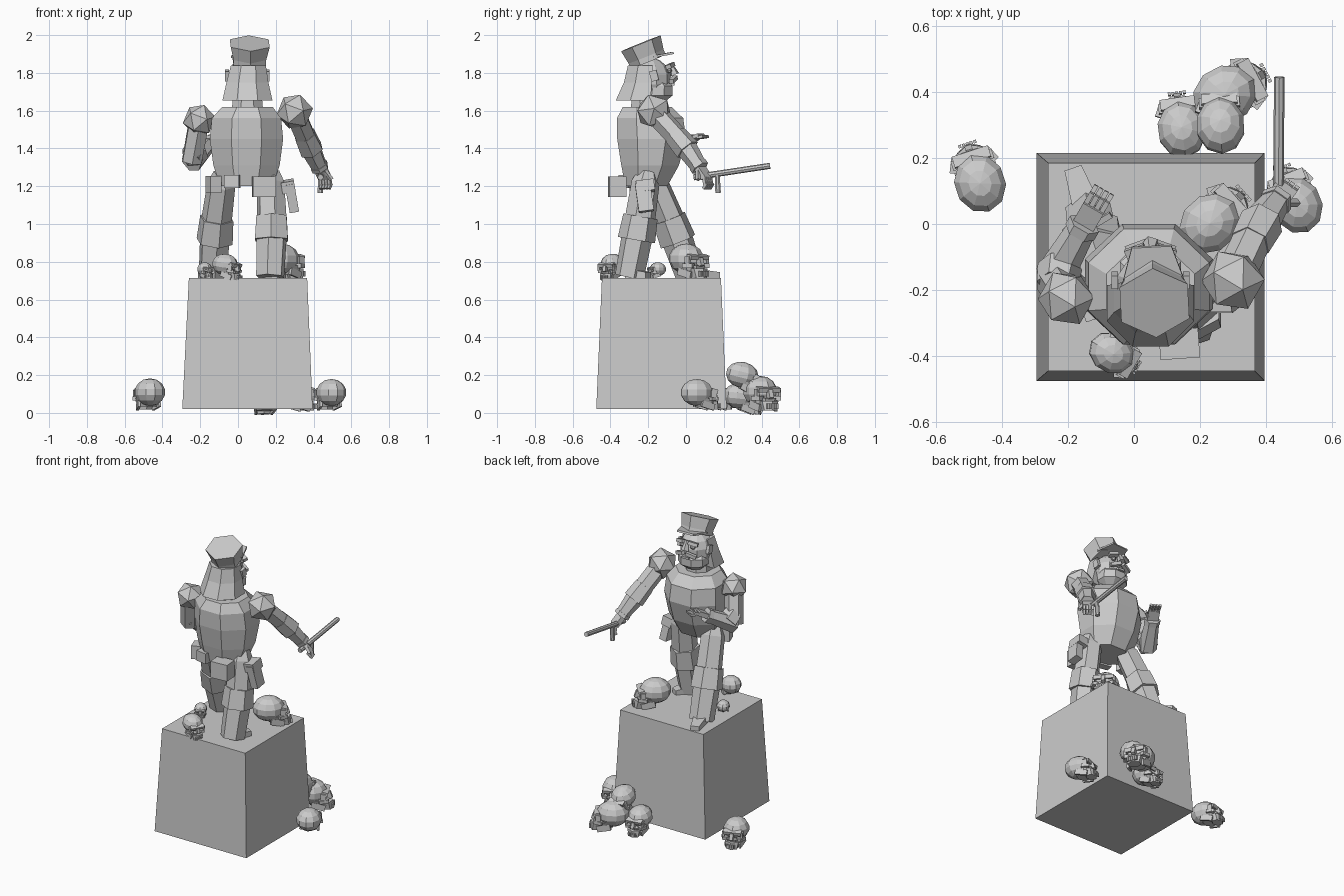
import bpy, bmesh, math
from mathutils import Vector, Matrix, Euler

cube = bpy.data.objects.get("Cube")
if cube:
    bpy.data.objects.remove(cube)

stone = bpy.data.materials.new("grey stone")
stone.use_nodes = True
GREY = (0.6, 0.6, 0.6, 1)
stone.diffuse_color = GREY
stone.node_tree.nodes["Principled BSDF"].inputs["Base Color"].default_value = GREY


def finish(bm, name, matrix=None):
    bmesh.ops.recalc_face_normals(bm, faces=bm.faces)
    mesh = bpy.data.meshes.new(name)
    bm.to_mesh(mesh)
    bm.free()
    mesh.materials.append(stone)
    return place(name, mesh, matrix)


def place(name, mesh, matrix=None):
    ob = bpy.data.objects.new(name, mesh)
    bpy.context.collection.objects.link(ob)
    if matrix:
        ob.matrix_world = matrix
    return ob


def pose(loc, rot=(0, 0, 0), scale=(1, 1, 1)):
    angles = Euler([math.radians(a) for a in rot])
    return Matrix.LocRotScale(Vector(loc), angles, Vector(scale))


def box(bm, loc, size, rot=(0, 0, 0)):
    bmesh.ops.create_cube(bm, size=1, matrix=pose(loc, rot, size))


def ball(bm, loc, radii, rot=(0, 0, 0), seg=10, rings=7):
    bmesh.ops.create_uvsphere(bm, u_segments=seg, v_segments=rings, radius=1,
                              matrix=pose(loc, rot, radii))


def skin(bm, rings):
    """Bridge a list of point rings and cap both ends."""
    loops = [[bm.verts.new(p) for p in ring] for ring in rings]
    n = len(loops[0])
    for a, b in zip(loops, loops[1:]):
        for i in range(n):
            j = (i + 1) % n
            bm.faces.new((a[i], a[j], b[j], b[i]))
    bm.faces.new(loops[0][::-1])
    bm.faces.new(loops[-1])


def loft(bm, rings, n=8, turn=22.5):
    """Stack level elliptical rings given as (x, y, z, rx, ry)."""
    angles = [math.radians(turn) + math.tau * i / n for i in range(n)]
    skin(bm, [[(x + rx * math.cos(a), y + ry * math.sin(a), z) for a in angles]
              for x, y, z, rx, ry in rings])


def tube(bm, start, end, r0, r1, n=6, turn=0):
    """Tapered prism between two points."""
    start, end = Vector(start), Vector(end)
    q = (end - start).to_track_quat('Z', 'Y')
    angles = [math.radians(turn) + math.tau * i / n for i in range(n)]
    skin(bm, [[p + q @ Vector((r * math.cos(a), r * math.sin(a), 0)) for a in angles]
              for p, r in ((start, r0), (end, r1))])


def between(a, b, t):
    return Vector(a).lerp(Vector(b), t)


# Pedestal
bm = bmesh.new()
s = math.sqrt(2)
loft(bm, [(0.05, -0.13, 0.02, 0.345 * s, 0.345 * s),
          (0.053, -0.13, 0.715, 0.313 * s, 0.315 * s)], 4, 45)
finish(bm, "pedestal")

# Barrel-shaped torso and neck
bm = bmesh.new()
loft(bm, [(0.045, -0.21, 1.2, 0.15, 0.12), (0.045, -0.19, 1.31, 0.19, 0.165),
          (0.045, -0.182, 1.45, 0.21, 0.197), (0.045, -0.19, 1.56, 0.198, 0.19),
          (0.05, -0.205, 1.62, 0.145, 0.14)])
finish(bm, "torso")
bm = bmesh.new()
loft(bm, [(0.05, -0.21, 1.6, 0.09, 0.09), (0.05, -0.21, 1.7, 0.08, 0.08)])
finish(bm, "neck")

# Head with face details
bm = bmesh.new()
ball(bm, (0.05, -0.19, 1.765), (0.108, 0.112, 0.115))
finish(bm, "head")
bm = bmesh.new()
loft(bm, [(0.05, -0.16, 1.645, 0.06, 0.05), (0.05, -0.15, 1.68, 0.1, 0.085),
          (0.05, -0.145, 1.73, 0.1, 0.08), (0.05, -0.16, 1.77, 0.07, 0.05)])
finish(bm, "beard")
bm = bmesh.new()
tube(bm, (0.05, -0.085, 1.85), (0.05, -0.06, 1.79), 0.012, 0.026, 5)
for side in (-1, 1):
    box(bm, (0.05 + side * 0.045, -0.083, 1.838), (0.062, 0.03, 0.022), (15, side * 12, -side * 20))
    box(bm, (0.05 + side * 0.04, -0.067, 1.765), (0.07, 0.025, 0.022), (0, side * 18, -side * 20))
    ball(bm, (0.05 + side * 0.04, -0.088, 1.812), (0.018, 0.014, 0.014), seg=6, rings=4)
    box(bm, (0.05 + side * 0.108, -0.17, 1.785), (0.02, 0.04, 0.055), (15, 0, 0))
box(bm, (0.05, -0.07, 1.74), (0.05, 0.02, 0.014))
finish(bm, "face_features")

# Flared neck guard, open towards the face
bm = bmesh.new()
loft(bm, [(0.05, -0.24, 1.655, 0.143, 0.142), (0.05, -0.225, 1.75, 0.12, 0.112),
          (0.055, -0.215, 1.84, 0.1, 0.1)])
guard_cut = [v for v in bm.verts if v.co.y > -0.16]
for v in guard_cut:
    v.co.y = -0.19
finish(bm, "neck_guard")

# Six-sided cap tipped back, with a peak
bm = bmesh.new()
loft(bm, [(0, 0, 0, 0.1, 0.1), (0, 0, 0.03, 0.1, 0.1), (0, 0, 0.105, 0.119, 0.113)], 6, 30)
skin(bm, [[(x, y, z + dz) for x, y, z in
           ((-0.095, 0.03, 0.01), (0.095, 0.03, 0.01), (0.06, 0.14, -0.012), (-0.06, 0.14, -0.012))]
          for dz in (0, 0.012)])
finish(bm, "cap", pose((0.06, -0.2, 1.859), (22, 0, 3)))


# Legs: thigh, knee band, shin and boot
def leg(name, hip, knee, ankle, toe):
    bm = bmesh.new()
    tube(bm, hip, between(hip, knee, 0.2), 0.05, 0.076, 6, 30)
    tube(bm, between(hip, knee, 0.2), knee, 0.076, 0.084, 6, 30)
    finish(bm, name + "_thigh")
    bm = bmesh.new()
    tube(bm, between(knee, hip, 0.2), between(knee, ankle, 0.25), 0.092, 0.1, 6, 30)
    finish(bm, name + "_knee_band")
    bm = bmesh.new()
    tube(bm, knee, ankle, 0.085, 0.078, 6, 30)
    finish(bm, name + "_shin")
    ankle, toe = Vector(ankle), Vector(toe)
    mid = (ankle + toe) / 2
    bm = bmesh.new()
    heading = math.degrees(math.atan2(toe.y - ankle.y, toe.x - ankle.x)) - 90
    length = (toe - ankle).xy.length
    box(bm, (mid.x, mid.y, 0.74), (0.09, length, 0.05), (0, 0, heading))
    for v in bm.verts:
        if (v.co - toe).xy.length < 0.06:
            v.co.xy = v.co.xy.lerp(toe.xy, 0.4)
            if v.co.z > 0.73:
                v.co.z -= 0.02
    finish(bm, name + "_boot")


leg("left_leg", (0.17, -0.205, 1.28), (0.18, -0.25, 0.98), (0.17, -0.3, 0.72), (0.23, -0.2, 0.72))
leg("right_leg", (-0.08, -0.19, 1.27), (-0.12, -0.065, 0.97), (-0.135, 0.025, 0.72), (-0.185, 0.17, 0.72))

# Pouches and holster
for name, loc, size, rot in (
        ("rear_pouch", (0.137, -0.363, 1.197), (0.12, 0.09, 0.11), (0, 0, 4)),
        ("belt_buckle_pouch", (-0.03, -0.325, 1.225), (0.08, 0.05, 0.07), (0, 0, -10)),
        ("side_pouch", (-0.13, -0.25, 1.21), (0.06, 0.08, 0.09), (0, 0, 20)),
        ("holster", (0.285, -0.22, 1.14), (0.05, 0.08, 0.15), (8, -10, 0)),
        ("holster_flap", (0.265, -0.215, 1.2), (0.07, 0.095, 0.06), (8, -10, 0))):
    bm = bmesh.new()
    box(bm, loc, size, rot)
    finish(bm, name)


# Arms: shoulder guard, upper arm, elbow cuff, forearm and hand
def arm(name, shoulder, elbow, wrist, guard, grip):
    bm = bmesh.new()
    bmesh.ops.create_icosphere(bm, subdivisions=1, radius=guard, matrix=pose(shoulder, (20, 15, 10)))
    finish(bm, name + "_shoulder_guard")
    bm = bmesh.new()
    tube(bm, shoulder, elbow, 0.06, 0.058)
    finish(bm, name + "_upper_arm")
    bm = bmesh.new()
    tube(bm, between(elbow, shoulder, 0.3), between(elbow, wrist, 0.22), 0.062, 0.068)
    finish(bm, name + "_elbow_cuff")
    bm = bmesh.new()
    tube(bm, elbow, wrist, 0.06, 0.043)
    tube(bm, between(elbow, wrist, 0.85), wrist, 0.05, 0.05)
    finish(bm, name + "_forearm")
    # Hand points along local +y; fingers bend down by the grip angle
    wrist = Vector(wrist)
    q = (wrist - Vector(elbow)).to_track_quat('Y', 'Z')
    bm = bmesh.new()
    box(bm, (0, 0.03, 0), (0.07, 0.075, 0.03))
    for i in range(4):
        x = -0.027 + i * 0.018
        box(bm, (x, 0.08, -0.004), (0.015, 0.045, 0.018), (-grip * 0.4, 0, 0))
        box(bm, (x, 0.105, -0.02), (0.014, 0.035, 0.016), (-grip, 0, 0))
    box(bm, (0.042, 0.04, -0.012), (0.018, 0.055, 0.018), (-15, 0, -30))
    finish(bm, name + "_hand", Matrix.Translation(wrist) @ q.to_matrix().to_4x4())


arm("left_arm", (0.3, -0.17, 1.595), (0.375, -0.01, 1.42), (0.435, 0.075, 1.295), 0.098, 75)
arm("right_arm", (-0.205, -0.225, 1.55), (-0.245, -0.165, 1.33), (-0.15, 0.0, 1.43), 0.088, 20)

# Side-handled baton
bm = bmesh.new()
tube(bm, (0.437, 0.04, 1.247), (0.44, 0.445, 1.308), 0.016, 0.016, 8)
tube(bm, (0.438, 0.165, 1.265), (0.436, 0.17, 1.165), 0.014, 0.016, 8)
finish(bm, "baton")

# Skull: cranium, brows, cheekbones, nose and toothed jaw, facing +y
bm = bmesh.new()
ball(bm, (0, -0.025, 0.092), (0.08, 0.092, 0.073))
loft(bm, [(0, 0.02, 0.015, 0.05, 0.05), (0, 0.015, 0.06, 0.07, 0.07)])
loft(bm, [(0, 0.068, 0, 0.04, 0.035), (0, 0.058, 0.045, 0.05, 0.04)], 6, 30)
box(bm, (0, 0.058, 0.1), (0.115, 0.035, 0.022), (-15, 0, 0))
box(bm, (0, 0.075, 0.075), (0.022, 0.03, 0.04), (20, 0, 0))
for side in (-1, 1):
    box(bm, (side * 0.052, 0.048, 0.058), (0.035, 0.05, 0.02), (0, 0, side * 25))
    box(bm, (side * 0.058, 0.05, 0.08), (0.014, 0.03, 0.045))
    box(bm, (side * 0.05, 0.02, 0.022), (0.014, 0.08, 0.035), (-15, 0, side * 10))
for i in range(5):
    box(bm, (-0.024 + i * 0.012, 0.1, 0.02), (0.009, 0.01, 0.026))
first = finish(bm, "skull_1", pose((-0.474, 0.147, 0.018), (0, 0, 18)))
for i, (loc, rot, k) in enumerate((
        ((0.485, 0.08, 0.018), (0, 0, 22), 0.98),
        ((0.143, 0.3, 0), (-6, 0, 8), 0.95),
        ((0.262, 0.3, 0.11), (-14, 0, 3), 0.95),
        ((0.3, 0.405, 0.012), (0, 0, -62), 1.12),
        ((0.25, 0.02, 0.715), (0, 0, -48), 1.1),
        ((-0.06, -0.395, 0.712), (-8, 0, -120), 0.78),
        ((-0.17, -0.16, 0.715), (0, 0, -150), 0.5)), 2):
    place(f"skull_{i}", first.data, pose(loc, rot, (k, k, k)))
